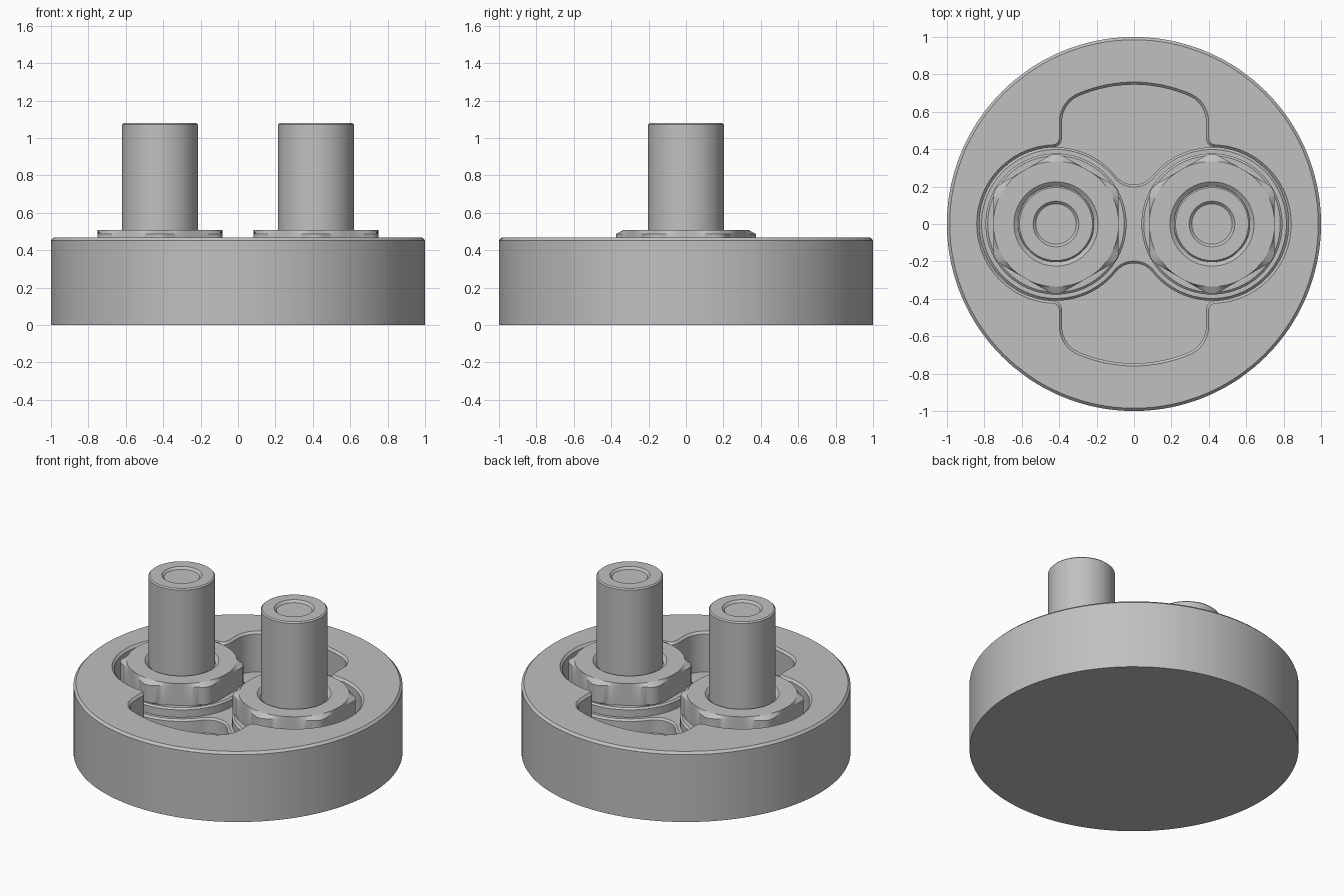
import bpy, bmesh
from math import sin, cos, pi, radians, degrees, hypot, atan2

cube = bpy.data.objects.get("Cube")
if cube:
    bpy.data.objects.remove(cube, do_unlink=True)

steel = bpy.data.materials.new("light_grey_metal")
steel.use_nodes = True
GREY = (0.53, 0.53, 0.53, 1)
steel.diffuse_color = GREY
steel.node_tree.nodes["Principled BSDF"].inputs["Base Color"].default_value = GREY

POST_X = 0.417      # distance of each stud from the centre
SEAT_R = 0.41       # radius of the round pockets
SEAT_Z = 0.30
FLOOR_Z = 0.20
RIM_Z = 0.467


def loft(name, rings, x=0.0):
    """Skin closed rings of equal length, given as (outline, z), and cap both ends."""
    bm = bmesh.new()
    loops = [[bm.verts.new((px, py, z)) for px, py in pts] for pts, z in rings]
    n = len(loops[0])
    for a, b in zip(loops, loops[1:]):
        for i in range(n):
            j = (i + 1) % n
            bm.faces.new((a[i], a[j], b[j], b[i]))
    bm.faces.new(loops[0][::-1])
    bm.faces.new(loops[-1])
    bmesh.ops.recalc_face_normals(bm, faces=bm.faces)
    mesh = bpy.data.meshes.new(name)
    bm.to_mesh(mesh)
    bm.free()
    mesh.materials.append(steel)
    mesh.shade_smooth()
    mesh.set_sharp_from_angle(angle=radians(25))
    obj = bpy.data.objects.new(name, mesh)
    obj.location.x = x
    bpy.context.collection.objects.link(obj)
    return obj


def arc(cx, cy, r, start, end, steps):
    angles = [radians(start + (end - start) * i / steps) for i in range(steps + 1)]
    return [(cx + r * cos(a), cy + r * sin(a)) for a in angles]


def mirror_quarter(q):
    """Mirror a quarter outline, running from the x axis to the y axis, all round."""
    half = q + [(-x, y) for x, y in q[-2::-1]]
    return half + [(-x, -y) for x, y in half[1:-1]]


def circle(r, n=96):
    return [(r * cos(2 * pi * i / n), r * sin(2 * pi * i / n)) for i in range(n)]


def pocket(grow=0.0):
    """Round pockets joined to a lobe at front and back, with filleted necks."""
    return mirror_quarter(
        arc(POST_X, 0, SEAT_R + grow, 0, 87.8, 28)
        + arc(0.435, 0.46, 0.05 - grow, 267.8, 180, 8)
        + arc(0.235, 0.547, 0.15 + grow, 0, 66.7, 10)
        + arc(0, 0, 0.745 + grow, 66.7, 90, 8)[1:])


def seat(shrink=0.0):
    """Two discs joined by a filleted web."""
    fillet = 0.125
    cy = 0.21 + fillet
    tangent = degrees(atan2(cy, -POST_X))
    return mirror_quarter(
        arc(POST_X, 0, SEAT_R - shrink, 0, tangent, 40)
        + arc(0, cy, fillet + shrink, tangent + 180, 270, 12)[1:])


def hexagon(limit, n=144):
    """Hexagon with corners on the y axis, trimmed to a circle."""
    pts = []
    for i in range(n):
        a = 2 * pi * i / n
        off = (a + pi / 6) % (pi / 3) - pi / 6
        r = min(0.334 / cos(off), limit)
        pts.append((r * cos(a), r * sin(a)))
    return pts


# Round base with a chamfered rim and the sunken pocket
def rim(r):
    return [(x * r / hypot(x, y), y * r / hypot(x, y)) for x, y in pocket()]


loft("base", [(rim(1), 0), (rim(1), RIM_Z - 0.015), (rim(0.985), RIM_Z),
              (pocket(0.014), RIM_Z), (pocket(), RIM_Z - 0.014),
              (pocket(), FLOOR_Z)])

# Raised seat inside the pocket
loft("seat", [(seat(), FLOOR_Z - 0.01), (seat(), SEAT_Z - 0.012),
              (seat(0.012), SEAT_Z)])

for side, x in (("right", -POST_X), ("left", POST_X)):
    # Washer under the nut
    loft(side + "_washer", [(circle(r), z) for r, z in (
        (0.377, SEAT_Z - 0.01), (0.377, 0.35), (0.365, 0.36))], x)
    # Hexagonal nut with trimmed corners and a countersunk hole
    loft(side + "_nut", [(hexagon(r), z) for r, z in (
        (0.35, 0.358), (0.374, 0.37), (0.374, 0.487), (0.335, 0.507),
        (0.225, 0.507), (0.204, 0.49))], x)
    # Stud with a shallow recess in its end
    loft(side + "_stud", [(circle(r), z) for r, z in (
        (0.203, SEAT_Z), (0.203, 1.072), (0.195, 1.08),
        (0.122, 1.08), (0.108, 1.066))], x)
